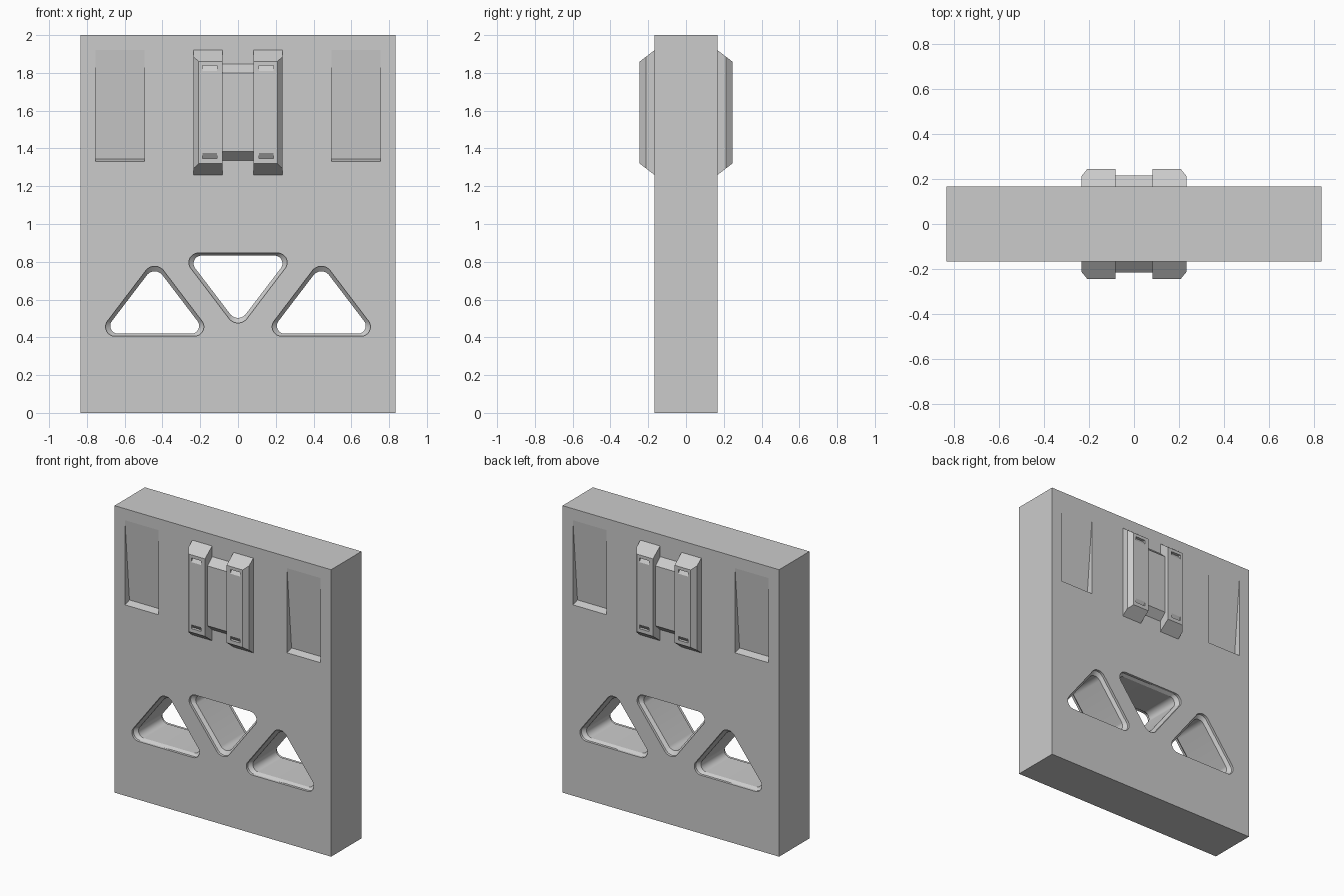
import bpy, bmesh
from math import sin, cos, tau, radians

if "Cube" in bpy.data.objects:
    bpy.data.objects.remove(bpy.data.objects["Cube"], do_unlink=True)

grey = bpy.data.materials.new("plain_grey")
grey.use_nodes = True
grey.diffuse_color = (0.6, 0.6, 0.6, 1)
grey.node_tree.nodes["Principled BSDF"].inputs["Base Color"].default_value = (0.6, 0.6, 0.6, 1)

HALF_W, HALF_D, TOP = 0.835, 0.167, 2.0


def loft(name, rings):
    """Closed solid through equal-length rings of points."""
    bm = bmesh.new()
    loops = [[bm.verts.new(p) for p in ring] for ring in rings]
    bm.faces.new(loops[0])
    bm.faces.new(loops[-1])
    n = len(loops[0])
    for a, b in zip(loops, loops[1:]):
        for i in range(n):
            j = (i + 1) % n
            bm.faces.new((a[i], a[j], b[j], b[i]))
    bmesh.ops.recalc_face_normals(bm, faces=bm.faces[:])
    mesh = bpy.data.meshes.new(name)
    bm.to_mesh(mesh)
    bm.free()
    mesh.materials.append(grey)
    obj = bpy.data.objects.new(name, mesh)
    bpy.context.collection.objects.link(obj)
    return obj


def cut(obj, cutters):
    """Subtract each cutter for good and remove it."""
    bpy.context.view_layer.objects.active = obj
    for c in cutters:
        mod = obj.modifiers.new("cut", "BOOLEAN")
        mod.operation, mod.solver, mod.object = "DIFFERENCE", "EXACT", c
        bpy.ops.object.modifier_apply(modifier=mod.name)
        bpy.data.objects.remove(c, do_unlink=True)


def x_prism(name, profile, x0, x1, face):
    """Extrude a (depth, z) profile along x on the front (-1) or back (1)."""
    return loft(name, [[(x, face * d, z) for d, z in profile] for x in (x0, x1)])


def raised_block(name, section, z0, z1, slope, sx, face):
    """Block on the panel whose ends slope in as it rises off the surface."""
    return loft(name, [[(sx * x, face * (HALF_D + h), z + s * slope * h) for x, h in section]
                       for z, s in ((z0, 1), (z1, -1))])


def rounded_triangle(circles, steps=72):
    """Outline wrapped tightly around three circles (x, z, radius)."""
    pts = []
    for i in range(steps):
        nx, nz = cos(tau * i / steps), sin(tau * i / steps)
        x, z, r = max(circles, key=lambda c: c[0] * nx + c[1] * nz + c[2])
        pts.append((x + r * nx, z + r * nz))
    # drop repeats
    return [p for i, p in enumerate(pts) if p != pts[i - 1]]


# Triangular through holes with a stepped, chamfered rim
outer = rounded_triangle([(-0.21, 0.05, 0.05), (0.21, 0.05, 0.05), (0, 0.31, 0.06)])
inner = rounded_triangle([(-0.193, 0.055, 0.042), (0.193, 0.055, 0.042), (0, 0.29, 0.053)])


def hole(cx, z, flip):
    layers = [(-0.2, outer), (-0.15, outer), (-0.13, inner),
              (0.13, inner), (0.15, outer), (0.2, outer)]
    return loft("hole_cutter", [[(cx + px, y, z + flip * pz) for px, pz in ring]
                                for y, ring in layers])


# Main panel
corners = [(-HALF_W, -HALF_D), (HALF_W, -HALF_D), (HALF_W, HALF_D), (-HALF_W, HALF_D)]
panel = loft("panel", [[(x, y, z) for x, y in corners] for z in (0, TOP)])
cutters = [hole(-0.441, 0.406, 1), hole(0.441, 0.406, 1), hole(0, 0.846, -1)]

# Wedge recesses, deepest at the bottom
wedge = [(HALF_D, 1.92), (0.117, 1.345), (HALF_D, 1.33), (0.2, 1.33), (0.2, 1.92)]
for face in (-1, 1):
    for sx in (-1, 1):
        cutters.append(x_prism("recess_cutter", wedge, sx * 0.495, sx * 0.755, face))
cut(panel, cutters)

# Clasp on both faces: a middle bar between two chamfered ribs
bar = [(-0.084, -0.01), (0.084, -0.01), (0.084, 0.05), (-0.084, 0.05)]
rib = [(0.083, -0.01), (0.235, -0.01), (0.235, 0.045), (0.208, 0.078), (0.083, 0.078)]
slot = [(0.245, 1.809), (0.225, 1.838), (0.26, 1.838), (0.26, 1.809)]
slot_low = [(d, 3.184 - z) for d, z in slot]
for face, where in ((-1, "front"), (1, "back")):
    raised_block(where + "_clasp_bar", bar, 1.337, 1.846, 0.92, 1, face)
    for sx, side in ((-1, "right"), (1, "left")):
        obj = raised_block(f"{where}_{side}_rib", rib, 1.26, 1.92, 0.77, sx, face)
        cut(obj, [x_prism("slot_cutter", s, sx * 0.112, sx * 0.188, face)
                  for s in (slot, slot_low)])

# Smooth the rounded hole walls only
bpy.ops.object.select_all(action="DESELECT")
panel.select_set(True)
bpy.context.view_layer.objects.active = panel
bpy.ops.object.shade_smooth_by_angle(angle=radians(20))
# Keep the shallow recess floors and outer faces crisp
for p in panel.data.polygons:
    if abs(p.normal.y) > 0.9:
        p.use_smooth = False
